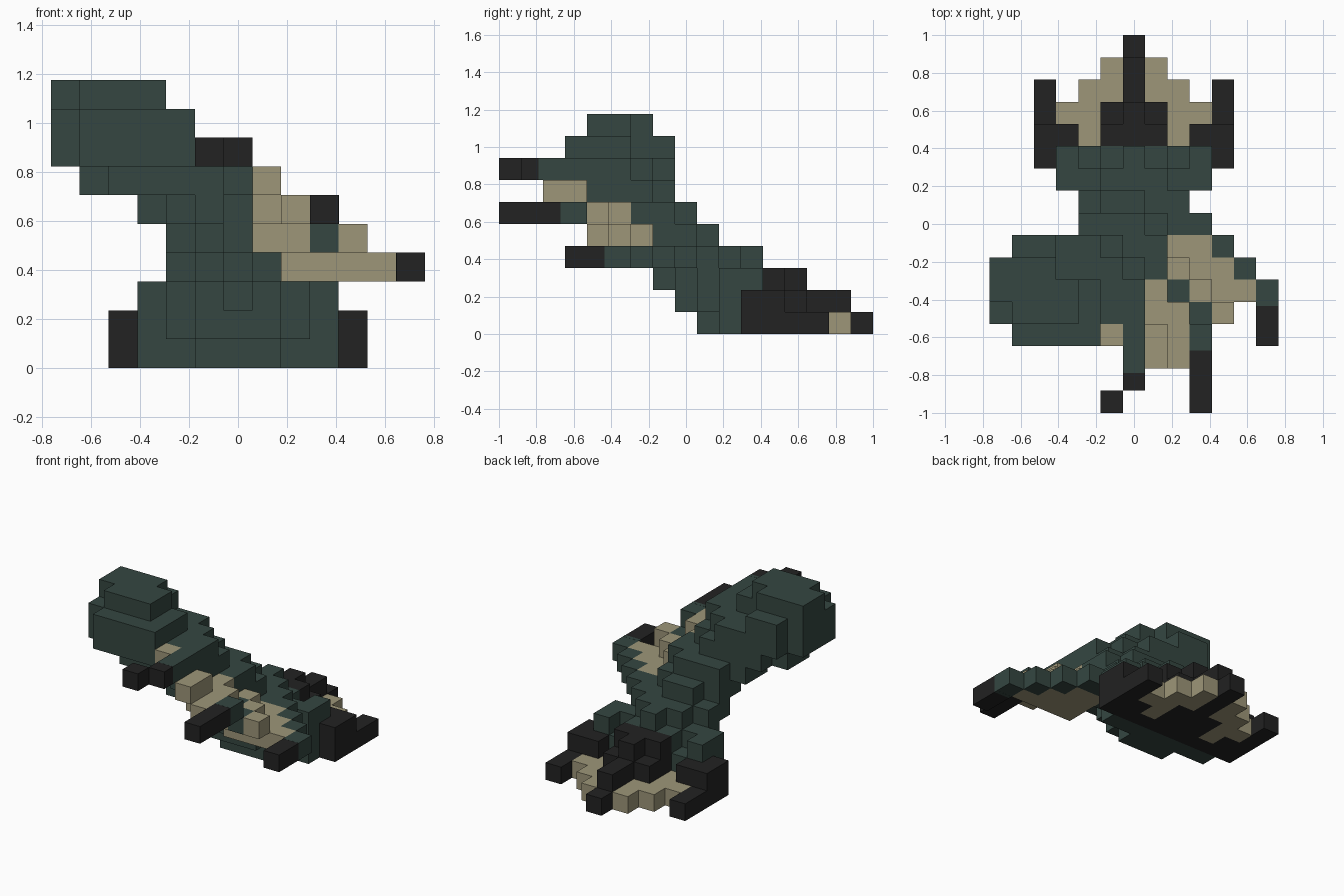
import bpy, bmesh
from mathutils import Vector

cube = bpy.data.objects.get("Cube")
if cube:
    bpy.data.objects.remove(cube, do_unlink=True)

S = 2 / 17                      # block size; the grid is 13 x 17 x 10 blocks


def material(name, r, g, b):
    m = bpy.data.materials.new(name)
    m.use_nodes = True
    m.diffuse_color = (r, g, b, 1)
    m.node_tree.nodes["Principled BSDF"].inputs["Base Color"].default_value = (r, g, b, 1)
    return m


GREEN = material("dark_green", 0.035, 0.062, 0.053)
BLACK = material("claw_black", 0.016, 0.016, 0.016)
TAN = material("web_tan", 0.337, 0.305, 0.19)
owner = {}                      # grid cell -> part; the first claim wins


def block(part, x0, x1, y0, y1, z0, z1):
    for i in range(x0, x1 + 1):
        for j in range(y0, y1 + 1):
            for k in range(z0, z1 + 1):
                owner.setdefault((i, j, k), part)


def slab(part, k, cx, cy, half, reach):
    """One layer of the leaning leg: a clipped diamond that steps forward."""
    for j in range(9 - k, min(11, 13 - k) + 1):
        for i in range(13):
            dx = abs(i - cx)
            if dx <= half and dx + abs(j - cy) <= reach:
                owner.setdefault((i, j, k), part)


# Foot: mirrored outer claws, stepped middle toe, sole
for side, part in ((-1, "right_foot_claw"), (1, "left_foot_claw")):
    x = 6 + 4 * side
    block(part, x, x, 11, 14, 0, 0)
    block(part, x, x, 11, 12, 1, 1)
    block(part, x - side, x - side, 12, 12, 0, 1)
for k, tip in enumerate((16, 15, 13)):
    block("middle_toe", 6, 6, 12, tip, k, k)
block("middle_toe", 5, 7, 12, 13, 0, 1)
block("middle_toe", 5, 7, 12, 12, 2, 2)
block("sole", 3, 9, 11, 11, 0, 0)

# Foot web: a triangle narrowing to the middle toe
for j in range(12, 16):
    w = min(3, 16 - j)
    block("foot_web", 6 - w, 6 + w, j, j, 0, 0)

# Ankle and leg, one slab per layer
block("ankle", 3, 9, 10, 10, 0, 0)
block("ankle", 5, 7, 9, 9, 0, 0)
for k in (1, 2):
    slab("ankle", k, 6.35, 10.5, 3.4, 4)
for gap in (4, 8):
    del owner[gap, 11, 2]
block("ankle", 6, 6, 11, 11, 3, 3)
slab("leg", 3, 5.9, 8.6, 2.2, 2.75)
slab("leg", 4, 5.8, 7.2, 2, 2.65)
slab("leg", 5, 5.1, 6.5, 2.2, 2.8)
block("leg", 1, 6, 5, 6, 6, 6)
block("leg", 2, 5, 4, 7, 6, 6)
block("leg", 6, 6, 3, 4, 6, 6)

# Thick stump at the high end
block("stump", 0, 2, 5, 6, 7, 9)
block("stump", 1, 3, 4, 5, 7, 9)
block("stump", 0, 4, 4, 5, 7, 8)
block("stump", 1, 4, 3, 3, 7, 8)
block("stump", 1, 2, 7, 7, 7, 8)
block("stump", 3, 4, 6, 7, 7, 7)
block("stump", 5, 6, 4, 5, 7, 7)
block("stump", 5, 5, 6, 6, 7, 7)

# Three fingers with claws
block("upper_finger", 6, 6, 2, 3, 7, 7)
block("upper_claw", 6, 6, 1, 1, 7, 7)
block("upper_claw", 5, 5, 0, 0, 7, 7)
block("middle_claw", 9, 9, 0, 2, 5, 5)
block("middle_finger", 9, 9, 3, 3, 5, 5)
for n in range(2):
    block("middle_finger", 9 - n, 9 - n, 4 + n, 4 + n, 4, 4)
block("lower_claw", 12, 12, 3, 4, 3, 3)
for n in range(4):
    block("lower_finger", 12 - n, 12 - n, 5 + n, 5 + n, 3, 3)

# Hand web, stepping down from the upper to the lower finger
block("hand_web", 5, 5, 3, 3, 7, 7)
block("hand_web", 7, 7, 2, 3, 6, 6)
block("hand_web", 8, 8, 2, 2, 5, 5)
block("hand_web", 7, 8, 3, 4, 5, 5)
block("hand_web", 7, 7, 5, 5, 5, 5)
block("hand_web", 7, 9, 4, 5, 4, 4)
block("hand_web", 8, 8, 6, 6, 4, 4)
block("hand_web", 10, 10, 4, 4, 4, 4)
block("hand_web", 8, 10, 5, 7, 3, 3)
block("hand_web", 11, 11, 5, 5, 3, 3)


def corner(i, j, k):
    return Vector(((i - 6.5) * S, (j - 8.5) * S, k * S))


def finish(bm, name):
    bmesh.ops.remove_doubles(bm, verts=bm.verts, dist=1e-5)
    me = bpy.data.meshes.new(name)
    bm.to_mesh(me)
    bm.free()
    dark = "claw" in name or name in ("middle_toe", "sole")
    me.materials.append(BLACK if dark else TAN if "web" in name else GREEN)
    bpy.context.collection.objects.link(bpy.data.objects.new(name, me))


# Outer skin of every part: only faces without a neighbouring block
for part in sorted(set(owner.values())):
    bm = bmesh.new()
    for cell in [c for c, n in owner.items() if n == part]:
        for axis in range(3):
            for side in (0, 1):
                near = list(cell)
                near[axis] += 2 * side - 1
                if tuple(near) in owner:
                    continue
                quad = []
                for du, dv in ((0, 0), (1, 0), (1, 1), (0, 1)):
                    p = list(cell)
                    p[axis] += side
                    p[(axis + 1) % 3] += du
                    p[(axis + 2) % 3] += dv
                    quad.append(bm.verts.new(corner(*p)))
                bm.faces.new(quad if side else quad[::-1])
    finish(bm, part)

# Thin green cuticle where each hand claw meets its finger
for name, i, j, k in (("upper_cuticle", 6, 1, 7), ("middle_cuticle", 9, 2, 5),
                      ("lower_cuticle", 12, 4, 3)):
    bm = bmesh.new()
    bmesh.ops.create_cube(bm, size=1)
    for vert in bm.verts:
        x, y, z = vert.co
        vert.co = corner(i + 0.5 + x * 1.01, j + 0.9 + y * 0.2, k + 0.5 + z * 1.01)
    finish(bm, name)
